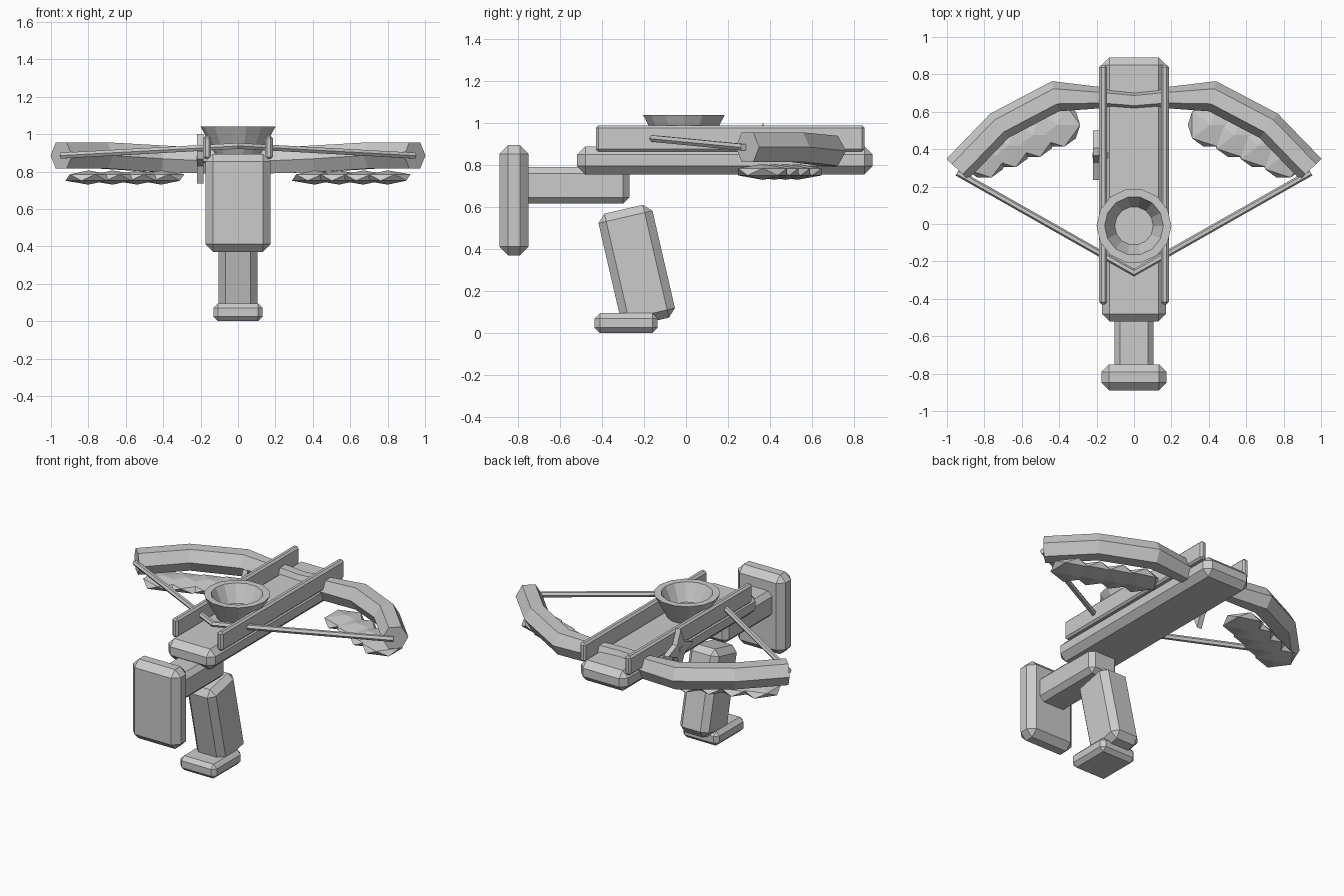
import bpy, bmesh, math
from mathutils import Vector, Matrix

if "Cube" in bpy.data.objects:
    bpy.data.objects.remove(bpy.data.objects["Cube"])


def finish(name, bm):
    bmesh.ops.recalc_face_normals(bm, faces=bm.faces)
    me = bpy.data.meshes.new(name)
    bm.to_mesh(me)
    bm.free()
    ob = bpy.data.objects.new(name, me)
    bpy.context.collection.objects.link(ob)
    return ob


def box(name, lo, hi, chamfer, tilt=0):
    """Chamfered box between two corners, tilted about x."""
    lo, hi = Vector(lo), Vector(hi)
    bm = bmesh.new()
    bmesh.ops.create_cube(bm, size=1)
    bmesh.ops.scale(bm, vec=hi - lo, verts=bm.verts)
    bmesh.ops.bevel(bm, geom=bm.edges[:], offset=chamfer, segments=1,
                    affect='EDGES', profile=0.5)
    ob = finish(name, bm)
    ob.location = (lo + hi) / 2
    ob.rotation_euler.x = tilt
    return ob


def sweep(name, path, radii, sides=6):
    """Polygon section swept along a mostly horizontal path."""
    bm = bmesh.new()
    pts = [Vector(p) for p in path]
    rings = []
    for i, p in enumerate(pts):
        dirs = []
        if i > 0:
            dirs.append((p - pts[i - 1]).normalized())
        if i < len(pts) - 1:
            dirs.append((pts[i + 1] - p).normalized())
        t = sum(dirs, Vector()).normalized()
        n = Vector((-t.y, t.x, 0)).normalized() / max(t.dot(dirs[0]), 0.5)
        rw, rh = radii[i]
        rings.append([bm.verts.new(p + n * rw * math.cos(a) + Vector((0, 0, rh * math.sin(a))))
                      for a in (2 * math.pi * k / sides for k in range(sides))])
    for a, b in zip(rings, rings[1:]):
        for k in range(sides):
            j = (k + 1) % sides
            bm.faces.new((a[k], a[j], b[j], b[k]))
    bm.faces.new(rings[0])
    bm.faces.new(rings[-1])
    return finish(name, bm)


# Stock, tail, butt plate, grip and grip foot
box("stock", (-0.172, -0.52, 0.755), (0.172, 0.89, 0.89), 0.04)
box("stock_tail", (-0.105, -0.80, 0.617), (0.105, -0.27, 0.79), 0.03)
box("butt_plate", (-0.175, -0.89, 0.37), (0.175, -0.75, 0.895), 0.042)
box("grip", (-0.105, -0.367, 0.045), (0.105, -0.103, 0.597), 0.038, math.radians(13))
box("grip_foot", (-0.132, -0.435, 0.0), (0.132, -0.135, 0.095), 0.025)

# Side rails
for side, s in (("left", -1), ("right", 1)):
    box("rail_" + side, (s * 0.165 - 0.021, -0.43, 0.866), (s * 0.165 + 0.021, 0.85, 0.99), 0.012)

# Bow limbs: half path mirrored across the middle
half = [(0.945, 0.293, 0.886), (0.72, 0.525, 0.886), (0.42, 0.683, 0.868), (0.17, 0.675, 0.858)]
size = [(0.08, 0.081), (0.08, 0.081), (0.08, 0.083), (0.056, 0.078)]
path = half + [(0, 0.66, 0.855)] + [(-x, y, z) for x, y, z in reversed(half)]
sweep("bow", path, size + [(0.054, 0.078)] + size[::-1])

# Bowstring
sweep("bowstring", [(0.945, 0.275, 0.885), (0, -0.26, 0.937), (-0.945, 0.275, 0.885)],
      [(0.018, 0.018)] * 3)

# Cup: lathe of an open thick-walled profile
bm = bmesh.new()
profile = [(0, 0.87), (0.11, 0.87), (0.2, 1.04), (0.157, 1.04), (0.103, 0.93), (0, 0.93)]
vs = [bm.verts.new((r, 0, z)) for r, z in profile]
es = [bm.edges.new(e) for e in zip(vs, vs[1:])]
bmesh.ops.spin(bm, geom=vs + es, cent=(0, 0, 0), axis=(0, 0, 1), angle=2 * math.pi, steps=14)
bmesh.ops.remove_doubles(bm, verts=bm.verts, dist=1e-4)
finish("cup", bm).location = (0, -0.01, 0)

# Faceted lumps hanging under each limb
for side, s in (("left", -1), ("right", 1)):
    bm = bmesh.new()
    for i in range(4):
        f = i / 3
        c = Vector((s * (0.41 + 0.39 * f), 0.53 - 0.165 * f, 0.768))
        m = Matrix.Translation(c) @ Matrix.Diagonal((0.137, 0.137, 0.038, 1))
        bmesh.ops.create_icosphere(bm, subdivisions=1, radius=1, matrix=m)
    finish("under_limb_tuft_" + side, bm)

# Four-pointed star on the left side with its pin
bm = bmesh.new()
ring = []
for k in range(8):
    r = 0.133 if k % 2 == 0 else 0.055
    a = k * math.pi / 4
    ring.append(bm.verts.new((-0.22, 0.367 + r * math.cos(a), 0.868 + r * math.sin(a))))
face = bm.faces.new(ring)
ext = bmesh.ops.extrude_face_region(bm, geom=[face])
bmesh.ops.translate(bm, vec=(0.035, 0, 0),
                    verts=[v for v in ext["geom"] if isinstance(v, bmesh.types.BMVert)])
finish("side_star", bm)
box("star_pin", (-0.222, 0.345, 0.846), (-0.14, 0.389, 0.89), 0.008)
